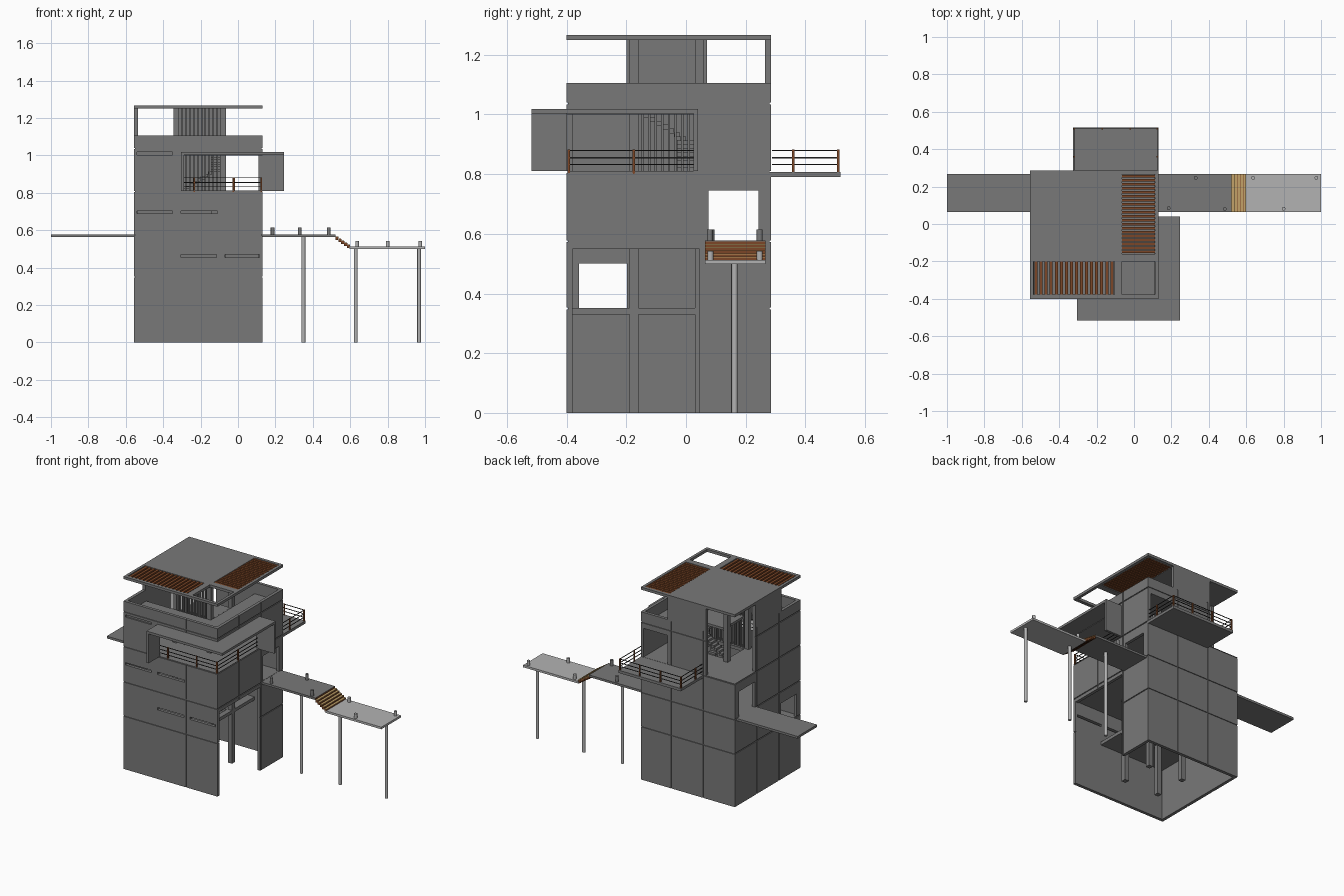
import bpy, bmesh, math
from mathutils import Matrix, Vector

if "Cube" in bpy.data.objects:
    bpy.data.objects.remove(bpy.data.objects["Cube"])

def material(name, rgb):
    m = bpy.data.materials.new(name)
    m.diffuse_color = (*rgb, 1)
    m.use_nodes = True
    m.node_tree.nodes["Principled BSDF"].inputs["Base Color"].default_value = m.diffuse_color
    return m

GREY = material("concrete_grey", (0.19, 0.19, 0.19))
LIGHT = material("light_grey", (0.45, 0.45, 0.45))
BROWN = material("brown_wood", (0.2, 0.062, 0.02))
TAN = material("tan_wood", (0.55, 0.36, 0.14))
BLACK = material("dark_metal", (0.03, 0.03, 0.03))

def boxes(name, mat, items):
    """One object from boxes given as (x0, x1, y0, y1, z0, z1)."""
    bm = bmesh.new()
    for x0, x1, y0, y1, z0, z1 in items:
        m = Matrix.Translation(((x0 + x1) / 2, (y0 + y1) / 2, (z0 + z1) / 2))
        m = m @ Matrix.Diagonal((abs(x1 - x0), abs(y1 - y0), abs(z1 - z0), 1))
        bmesh.ops.create_cube(bm, size=1, matrix=m)
    return finish(name, mat, bm)

def finish(name, mat, bm):
    me = bpy.data.meshes.new(name)
    bm.to_mesh(me)
    bm.free()
    me.materials.append(mat)
    ob = bpy.data.objects.new(name, me)
    bpy.context.collection.objects.link(ob)
    return ob

def cylinders(name, mat, pts, r, z0, z1):
    bm = bmesh.new()
    for x, y in pts:
        bmesh.ops.create_cone(bm, cap_ends=True, segments=16, radius1=r, radius2=r, depth=z1 - z0,
                              matrix=Matrix.Translation((x, y, (z0 + z1) / 2)))
    ob = finish(name, mat, bm)
    for p in ob.data.polygons:
        p.use_smooth = abs(p.normal.z) < 0.5
    return ob

def cut(ob, items):
    """Subtract boxes one after another and apply."""
    for it in items:
        c = boxes("cutter", GREY, [it])
        c.hide_render = True
        mod = ob.modifiers.new("cut", 'BOOLEAN')
        mod.operation, mod.solver, mod.object = 'DIFFERENCE', 'EXACT', c
        dg = bpy.context.evaluated_depsgraph_get()
        me = bpy.data.meshes.new_from_object(ob.evaluated_get(dg))
        ob.modifiers.clear()
        ob.data = me
        bpy.data.objects.remove(c)

X0, X1, Y0, Y1 = -0.555, 0.13, -0.4, 0.285   # tower outline
T = 0.02                                     # wall thickness

# Tower shell, open top and bottom, with all openings
tower = boxes("tower_walls", GREY, [(X0, X1, Y0, Y1, 0, 1.105)])
cut(tower, [
    (X0 + T, X1 - T, Y0 + T, Y1 - T, -1, 2),        # hollow
    (0.05, 0.2, -0.38, 0.045, -0.1, 0.55),          # ground recess on the right
    (0.05, 0.2, 0.075, 0.243, 0.578, 0.745),        # right door
    (-0.6, -0.5, 0.075, 0.243, 0.578, 0.745),       # left door
    (-0.6, -0.5, -0.358, -0.197, 0.35, 0.5),        # left window
    (-0.305, 0.2, -0.5, -0.36, 0.811, 1.0),         # balcony corner, front
    (0.05, 0.2, -0.5, 0.03, 0.811, 1.0),            # balcony corner, right
    (-0.065, 0.109, 0.2, 0.4, 0.811, 1.0),          # back balcony door
    (-0.6, -0.345, 0.07, 0.4, 0.811, 1.3),          # open back left corner
])
cut(tower, [(a, b, -0.5, -0.3, z, z + 0.015) for a, b, z in (
    (-0.54, -0.35, 1.003), (-0.54, -0.35, 0.688), (-0.305, -0.11, 0.688),
    (-0.305, -0.115, 0.455), (-0.07, 0.115, 0.455))])   # slit windows

# Panel joints
G, D = 0.003, 0.005
joints = []
for z in (0.35, 0.575, 0.807, 1.037):
    joints += [(X0 - 1, X0 + D, -1, 1, z - G, z + G), (X1 - D, X1 + 1, -1, 1, z - G, z + G),
               (-1, 1, Y0 - 1, Y0 + D, z - G, z + G), (-1, 1, Y1 - D, Y1 + 1, z - G, z + G)]
for y in (-0.175, 0.055):
    joints += [(X0 - 1, X0 + D, y - G, y + G, -1, 2), (X1 - D, X1 + 1, y - G, y + G, -1, 2)]
for x in (-0.325, -0.095):
    joints.append((x - G, x + G, Y1 - D, Y1 + 1, -1, 2))
joints.append((-0.1, -0.094, Y0 - 1, Y0 + D, -1, 2))
cut(tower, joints)

# Tall wall pieces that carry the roof
boxes("roof_support_walls", GREY, [(X0, X0 + T, -0.2, 0.07, 1.1, 1.25),
                                   (-0.345, -0.065, Y1 - T, Y1, 1.1, 1.25)])

# Floors with a stair hole, and the roof terrace
for n, z, x1 in (("first_floor", 0.33, -0.065), ("second_floor", 0.555, X1 - 0.01), ("third_floor", 0.79, X1 - 0.01)):
    f = boxes(n, GREY, [(X0 + 0.01, x1, Y0 + 0.01, Y1 - 0.01, z, z + 0.021)])
    cut(f, [(-0.315, -0.1, -0.155, 0.025, 0, 2)])
boxes("roof_terrace", GREY, [(X0 + 0.01, X1 - 0.01, Y0 + 0.01, -0.19, 1.0, 1.03),
                             (-0.065, X1 - 0.01, -0.19, Y1 - 0.01, 1.0, 1.03)])

# Roof slab with three openings and wooden slats
roof = boxes("roof", GREY, [(X0, X1, Y0, Y1, 1.25, 1.267)])
cut(roof, [(-0.065, 0.112, -0.16, 0.265, 1, 2), (-0.537, -0.105, -0.378, -0.2, 1, 2),
           (-0.065, 0.112, -0.378, -0.2, 1, 2)])
N = 20
boxes("right_roof_slats", BROWN, [(-0.066, 0.113, y - 0.007, y + 0.007, 1.252, 1.265)
                                  for y in (-0.16 + 0.425 * (i + .5) / N for i in range(N))])
N = 16
boxes("front_roof_slats", BROWN, [(x - 0.008, x + 0.008, -0.379, -0.199, 1.252, 1.265)
                                  for x in (-0.537 + 0.432 * (i + .5) / N for i in range(N))])

# Core columns and screen bars
boxes("core_columns", GREY, [(x - .015, x + .015, y - .015, y + .015, 0, 1.25)
                             for x in (-0.33, -0.08) for y in (-0.175, 0.045)])
boxes("screen_bars", GREY, [(x - .004, x + .004, -0.18, -0.165, 0.81, 1.25)
                            for x in (-0.3 + 0.021 * i for i in range(10))]
      + [(-0.087, -0.075, y - .004, y + .004, 0.81, 1.02) for y in (-0.145 + 0.022 * i for i in range(8))])

# Inner stairs, an L of two flights per storey
steps = []
for base in (0.575, 0.81):
    for i in range(8):
        z = base + 0.013 * (i + 1)
        steps.append((-0.3 + .02 * i, -0.28 + .02 * i, -0.03, 0.025, z - 0.016, z))
        z += 0.104
        steps.append((-0.145, -0.095, 0.0 - .02 * i, -0.02 - .02 * i, z - 0.016, z))
boxes("inner_stairs", GREY, steps)

# Canopy around the front right corner
boxes("balcony_canopy", GREY, [(-0.305, 0.247, -0.517, 0.04, 1.003, 1.019),
                               (-0.305, -0.29, -0.517, Y0, 0.81, 1.01),
                               (X1, 0.247, 0.025, 0.04, 0.81, 1.01)])

# Back balcony
boxes("back_balcony", GREY, [(-0.325, X1, Y1 - 0.01, 0.517, 0.79, 0.808)])

def railing(name, corners, posts):
    """Brown posts with three dark rails along a square-cornered path."""
    boxes(name + "_posts", BROWN, [(x - .004, x + .004, y - .004, y + .004, 0.8, 0.882) for x, y in posts])
    r = 0.0018
    boxes(name + "_rails", BLACK, [(min(a[0], b[0]) - r, max(a[0], b[0]) + r,
                                    min(a[1], b[1]) - r, max(a[1], b[1]) + r, z - r, z + r)
                                   for a, b in zip(corners, corners[1:]) for z in (0.832, 0.855, 0.88)])

railing("front_railing", [(-0.3, -0.393), (0.123, -0.393), (0.123, 0.025)],
        [(-0.235, -0.393), (-0.025, -0.393), (0.123, -0.393), (0.123, -0.175)])
railing("back_railing", [(-0.32, 0.29), (-0.32, 0.51), (0.125, 0.51), (0.125, 0.29)],
        [(x, y) for x in (-0.32, 0.125) for y in (0.36, 0.51)] + [(-0.17, 0.51), (-0.02, 0.51)])

# Walkways
WY0, WY1 = 0.063, 0.267
boxes("left_walkway", GREY, [(-1, X0 + 0.01, WY0, WY1, 0.563, 0.578)])
boxes("upper_walkway", GREY, [(X1 - 0.01, 0.52, WY0, WY1, 0.563, 0.577)])
boxes("lower_walkway", LIGHT, [(0.595, 1, WY0, WY1, 0.499, 0.513)])

# Outer stairs: tan treads with brown risers
S = 5
sx, sz = 0.08 / S, 0.064 / (S + 1)
treads, risers = [], []
for i in range(S):
    x, z = 0.52 + sx * i, 0.577 - sz * (i + 1)
    treads.append((x, x + sx, WY0, WY1, z - 0.003, z))
    risers.append((x, x + sx - 0.001, WY0 + .001, WY1 - .001, z - 0.018, z - 0.003))
    risers.append((x - 0.002, x + 0.001, WY0, WY1, z, z + sz - 0.003))
boxes("stair_treads", TAN, treads)
boxes("stair_risers", BROWN, risers)

# Walkway pillars and bollards
cylinders("upper_pillar", LIGHT, [(0.35, 0.16)], 0.01, 0, 0.565)
cylinders("lower_pillars", LIGHT, [(0.63, 0.163), (0.968, 0.163)], 0.01, 0, 0.505)
cylinders("upper_bollards", GREY, [(0.185, 0.085), (0.33, 0.247), (0.485, 0.08)], 0.01, 0.575, 0.615)
cylinders("lower_bollards", LIGHT, [(0.637, 0.247), (0.8, 0.082), (0.975, 0.247)], 0.01, 0.51, 0.543)
